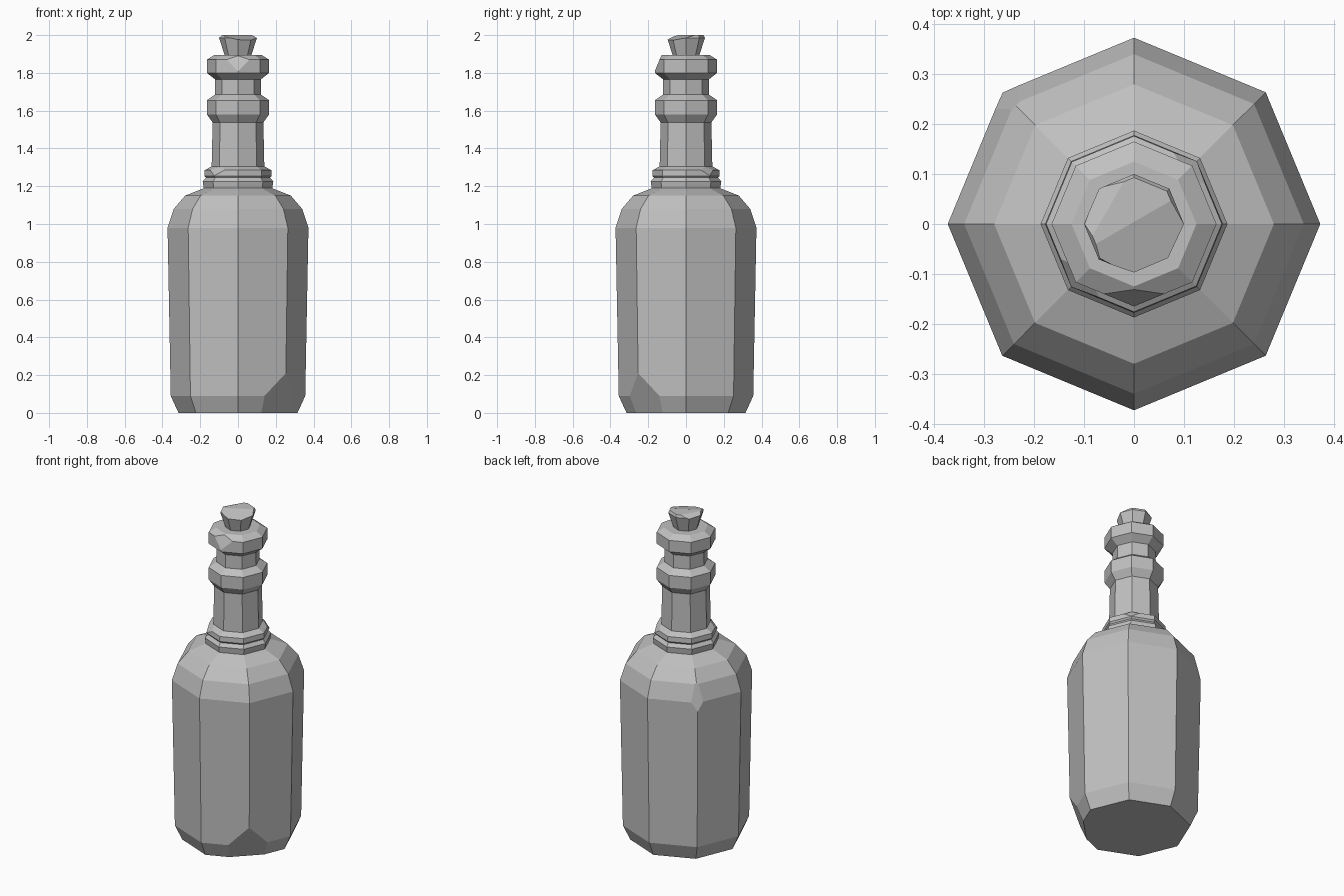
import bpy, bmesh
from math import cos, sin, radians
from mathutils import Vector

SIDES = 8

cube = bpy.data.objects.get("Cube")
if cube:
    bpy.data.objects.remove(cube, do_unlink=True)

grey = bpy.data.materials.new("plain grey")
grey.use_nodes = True
colour = (0.53, 0.53, 0.53, 1)
grey.diffuse_color = colour
grey.node_tree.nodes["Principled BSDF"].inputs["Base Color"].default_value = colour


def chip(bm, angle, low, high):
    """Slice off a corner with a plane through two (radius, height) points."""
    a = radians(angle)
    out = Vector((cos(a), sin(a), 0))
    dr, dz = high[0] - low[0], high[1] - low[1]
    normal = out * dz - Vector((0, 0, dr))
    bmesh.ops.bisect_plane(
        bm, geom=bm.verts[:] + bm.edges[:] + bm.faces[:], dist=1e-5,
        plane_co=out * low[0] + Vector((0, 0, low[1])),
        plane_no=normal.normalized(), clear_outer=True)
    rim = [e for e in bm.edges if e.is_boundary]
    bmesh.ops.holes_fill(bm, edges=rim, sides=0)


def lathe(name, profile, chips=()):
    """Turn a (radius, height) profile into a closed eight-sided solid."""
    bm = bmesh.new()
    rings = []
    for r, z in profile:
        turns = [radians(360 * i / SIDES) for i in range(SIDES)]
        rings.append([bm.verts.new((r * cos(t), r * sin(t), z)) for t in turns])
    for lower, upper in zip(rings, rings[1:]):
        for i in range(SIDES):
            j = (i + 1) % SIDES
            bm.faces.new((lower[i], lower[j], upper[j], upper[i]))
    bm.faces.new(rings[0][::-1])
    bm.faces.new(rings[-1])
    for c in chips:
        chip(bm, *c)
    bmesh.ops.recalc_face_normals(bm, faces=bm.faces[:])
    mesh = bpy.data.meshes.new(name)
    bm.to_mesh(mesh)
    bm.free()
    mesh.materials.append(grey)
    obj = bpy.data.objects.new(name, mesh)
    bpy.context.collection.objects.link(obj)
    return obj


# Body with rounded shoulder, chipped at the foot and at the shoulder
lathe("body",
      [(0.315, 0), (0.356, 0.09), (0.373, 0.98), (0.34, 1.08),
       (0.28, 1.15), (0.18, 1.19)],
      [(-45, (0.31, 0.09), (0.358, 0.21)),
       (135, (0.371, 0.93), (0.345, 1.04))])

# Grooved collar at the foot of the neck
lathe("collar",
      [(0.18, 1.18), (0.187, 1.225), (0.17, 1.245), (0.178, 1.255),
       (0.176, 1.285), (0.14, 1.305)],
      [(225, (0.178, 1.256), (0.145, 1.295)),
       (45, (0.178, 1.256), (0.15, 1.295))])

# Neck, narrower above the lower ring
lathe("neck", [(0.14, 1.28), (0.133, 1.6), (0.122, 1.64), (0.12, 1.82)])

# Rings around the neck and mouth
lathe("lower_ring",
      [(0.132, 1.535), (0.165, 1.58), (0.165, 1.655), (0.122, 1.685)])
lathe("mouth_ring",
      [(0.12, 1.765), (0.165, 1.80), (0.165, 1.87), (0.125, 1.895)],
      [(-90, (0.165, 1.81), (0.14, 1.87))])

# Flared cork with a worn top
lathe("cork", [(0.068, 1.885), (0.1, 1.985), (0.093, 2.0)],
      [(-60, (0.098, 1.972), (0.0, 1.999)),
       (150, (0.1, 1.98), (0.06, 2.0))])
